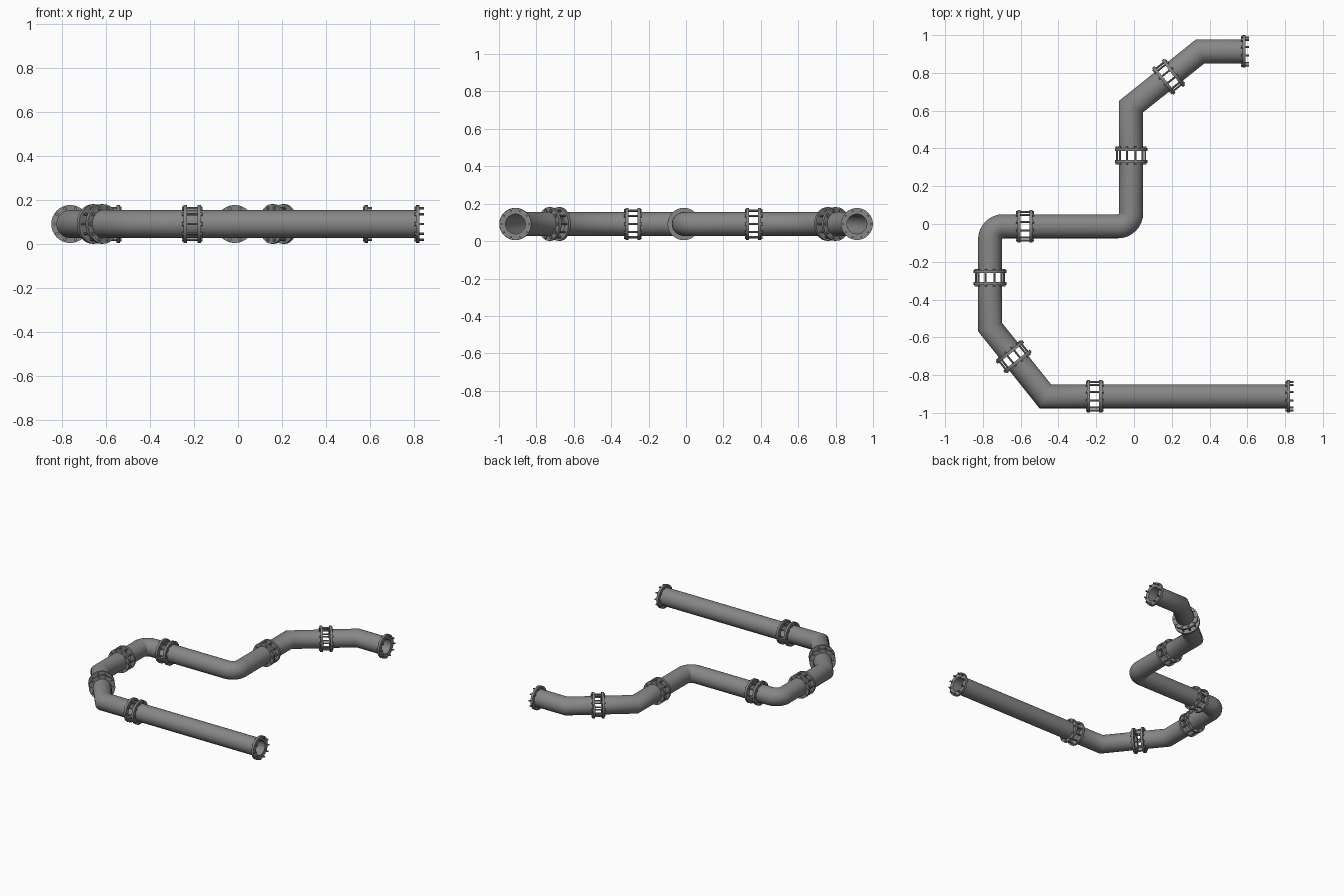
import bpy, bmesh, math
from mathutils import Vector, Matrix

if "Cube" in bpy.data.objects:
    bpy.data.objects.remove(bpy.data.objects["Cube"])

Z = 0.0915          # height of the pipe centre line
R, BORE = 0.0635, 0.053
GAP = 0.024         # half gap between paired flanges
THICK = 0.016
SIDES = 32
BOLTS = 10

steel = bpy.data.materials.new("dark_steel")
steel.diffuse_color = (0.24, 0.24, 0.24, 1)
steel.use_nodes = True
steel.node_tree.nodes["Principled BSDF"].inputs["Base Color"].default_value = steel.diffuse_color


def finish(bm, name, angle=32):
    bmesh.ops.recalc_face_normals(bm, faces=bm.faces[:])
    me = bpy.data.meshes.new(name)
    bm.to_mesh(me)
    bm.free()
    me.materials.append(steel)
    ob = bpy.data.objects.new(name, me)
    bpy.context.collection.objects.link(ob)
    bpy.context.view_layer.objects.active = ob
    ob.select_set(True)
    bpy.ops.object.shade_smooth_by_angle(angle=math.radians(angle))
    ob.select_set(False)
    return ob


def skin(bm, loops):
    """Bridge a closed cycle of rings."""
    for i, a in enumerate(loops):
        b = loops[(i + 1) % len(loops)]
        for k in range(len(a)):
            m = (k + 1) % len(a)
            bm.faces.new((a[k], a[m], b[m], b[k]))


def round_corner(a, c, b, r=0.07, steps=8):
    """Points of an arc replacing the square corner c, running from a to b."""
    u, v = (a - c).normalized(), (b - c).normalized()
    o = c + (u + v) * r
    return [o - v * r * math.cos(t) - u * r * math.sin(t)
            for t in (math.pi / 2 * i / steps for i in range(steps + 1))]


def pipe(name, pts):
    """Hollow pipe swept along a flat path with mitred joints."""
    bm = bmesh.new()
    outer, inner = [], []
    for i, p in enumerate(pts):
        d0 = (p - pts[i - 1]).normalized() if i else None
        d1 = (pts[i + 1] - p).normalized() if i < len(pts) - 1 else None
        d0, d1 = d0 or d1, d1 or d0
        t = (d0 + d1).normalized()
        side = Vector((-t.y, t.x)) / t.dot(d0)
        for r, store in ((R, outer), (BORE, inner)):
            ring = []
            for k in range(SIDES):
                a = 2 * math.pi * k / SIDES
                q = p + side * r * math.cos(a)
                ring.append(bm.verts.new((q.x, q.y, Z + r * math.sin(a))))
            store.append(ring)
    skin(bm, outer + inner[::-1])
    finish(bm, name, 60)


def frame(p, d):
    """Local z along the pipe, local x level, local y upward."""
    x = Vector((-d.y, d.x, 0))
    m = Matrix((x, Vector((0, 0, 1)), Vector((d.x, d.y, 0)))).transposed().to_4x4()
    return Matrix.Translation((p.x, p.y, Z)) @ m


def flange(name, p, d, z0, z1, r):
    bm = bmesh.new()
    loops = []
    for rad, z in ((r, z0), (r, z1), (R, z1), (R, z0)):
        loops.append([bm.verts.new((rad * math.cos(2 * math.pi * k / SIDES),
                                    rad * math.sin(2 * math.pi * k / SIDES), z))
                      for k in range(SIDES)])
    skin(bm, loops)
    bm.transform(frame(p, d))
    finish(bm, name)


def bolts(name, p, d, z0, z1, heads):
    bm = bmesh.new()
    for k in range(BOLTS):
        a = 2 * math.pi * k / BOLTS
        x, y = 0.0745 * math.cos(a), 0.0745 * math.sin(a)
        rods = [(z0, z1, 0.0055, 10)] + [(h0, h1, 0.0085, 6) for h0, h1 in heads]
        for b, t, r, n in rods:
            bmesh.ops.create_cone(bm, cap_ends=True, segments=n, radius1=r, radius2=r,
                                  depth=t - b, matrix=Matrix.Translation((x, y, (b + t) / 2)))
    bm.transform(frame(p, d))
    finish(bm, name)


V = lambda x, y: Vector((x, y))
start, end = V(0.59, 0.914), V(0.825, -0.912)
bends = [V(0.351, 0.914), V(-0.015, 0.622), V(-0.015, -0.012),
         V(-0.762, -0.012), V(-0.762, -0.546), V(-0.47, -0.912)]
joints = [V(0.183, 0.780), V(-0.015, 0.362), V(-0.577, -0.012),
          V(-0.762, -0.284), V(-0.637, -0.7027), V(-0.208, -0.912)]

# Pipe sections: one bend each, then the straight final run
stops = [start] + joints + [end]
for i, c in enumerate(bends):
    a, b = stops[i], stops[i + 1]
    u, v = (a - c).normalized(), (b - c).normalized()
    p0 = a if i == 0 else a - u * GAP
    p1 = b - v * GAP
    mid = round_corner(a, c, b) if abs(u.dot(v)) < 0.1 else [c]
    pipe(f"pipe_bend_{i + 1}", [p0] + mid + [p1])
pipe("pipe_straight", [joints[-1] + V(GAP, 0), end])

# Bolted couplings between the sections
for i, j in enumerate(joints):
    d = (j - bends[i]).normalized()
    r = 0.09 if i in (0, 4) else 0.0865
    o = GAP + THICK
    flange(f"coupling_{i + 1}_flange_a", j, d, -o, -GAP, r)
    flange(f"coupling_{i + 1}_flange_b", j, d, GAP, o, r)
    bolts(f"coupling_{i + 1}_bolts", j, d, -o - 0.002, o + 0.002,
          [(-o - 0.007, -o), (o, o + 0.007)])

# Open end flanges with projecting bolts
for n, p in (("upper", start), ("lower", end)):
    flange(f"{n}_end_flange", p, V(1, 0), -THICK, 0, 0.0855)
    bolts(f"{n}_end_bolts", p, V(1, 0), -THICK, 0.02, [(-THICK - 0.007, -THICK)])
